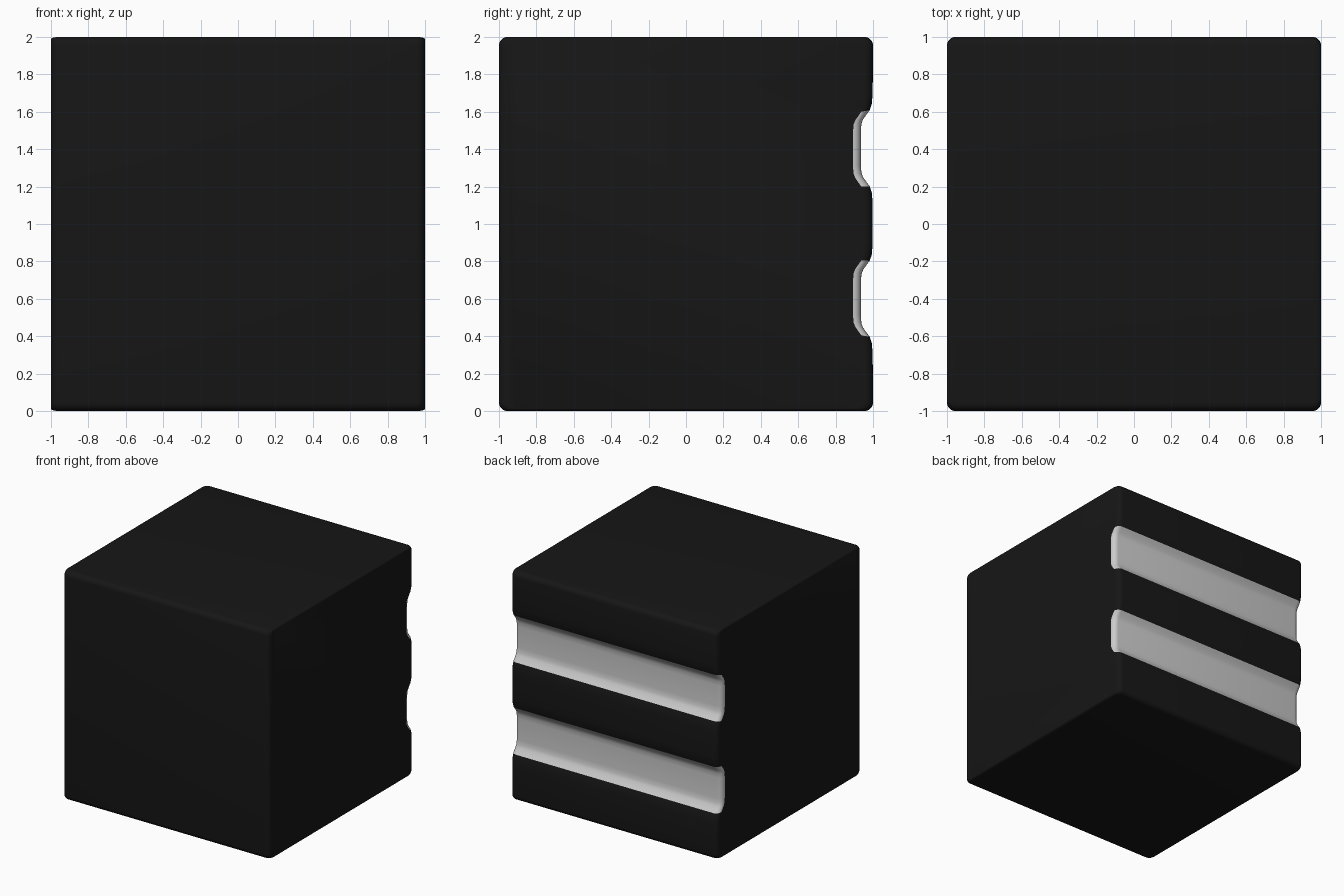
import bpy, bmesh
from math import sin, cos, pi, radians

if "Cube" in bpy.data.objects:
    bpy.data.objects.remove(bpy.data.objects["Cube"])

R = 0.045          # corner radius
STEPS = 5


def arc(cy, cz, start):
    """Quarter-circle corner in the YZ plane."""
    return [(cy + R * cos(start + i * pi / 2 / STEPS),
             cz + R * sin(start + i * pi / 2 / STEPS)) for i in range(STEPS + 1)]


def groove(cz):
    """Shallow rounded channel in the back face, bottom to top."""
    half = [(0.998, -0.29), (0.993, -0.235), (0.982, -0.203), (0.967, -0.183),
            (0.947, -0.155), (0.938, -0.132), (0.935, -0.09)]
    pts = half + [(y, -z) for y, z in reversed(half)]
    return [(y, cz + z) for y, z in pts]


# Side profile, anticlockwise
profile = arc(-1 + R, R, pi) + arc(1 - R, R, 1.5 * pi)
grey_edges = set()
for cz in (0.6, 1.405):
    first = len(profile)
    pts = groove(cz)
    profile += pts
    grey_edges |= set(range(first + 2, first + len(pts) - 3))
profile += arc(1 - R, 2 - R, 0) + arc(-1 + R, 2 - R, pi / 2)

# Stations across the width, with rounded ends: x, y inset, z inset
end = [(1 - R + R * sin(a), R * (1 - cos(a)), 0.012 * (1 - cos(a)))
       for a in [i * pi / 2 / STEPS for i in range(STEPS + 1)]]
stations = [(-x, dy, dz) for x, dy, dz in reversed(end)] + end


def build(name, want_grey, color=None):
    bm = bmesh.new()
    rings = [[bm.verts.new((x, y * (1 - dy), 1 + (z - 1) * (1 - dz)))
              for y, z in profile] for x, dy, dz in stations]
    n = len(profile)
    for a, b in zip(rings, rings[1:]):
        for i in range(n):
            if (i in grey_edges) == want_grey:
                j = (i + 1) % n
                bm.faces.new((a[i], a[j], b[j], b[i]))
    if not want_grey:
        bm.faces.new(list(reversed(rings[0])))
        bm.faces.new(rings[-1])
    bmesh.ops.delete(bm, geom=[v for v in bm.verts if not v.link_faces],
                     context='VERTS')
    # Outward side of every strip
    bm.normal_update()
    for f in bm.faces:
        c = f.calc_center_median()
        c.z -= 1
        if f.normal.dot(c) < 0 and len(f.verts) > 4:
            f.normal_flip()
    long_faces = [f for f in bm.faces if len(f.verts) == 4]
    ref = max(long_faces, key=lambda f: abs(f.normal.y))
    if ref.normal.y * ref.calc_center_median().y < 0:
        bmesh.ops.reverse_faces(bm, faces=long_faces)
    mesh = bpy.data.meshes.new(name)
    bm.to_mesh(mesh)
    bm.free()
    obj = bpy.data.objects.new(name, mesh)
    bpy.context.collection.objects.link(obj)
    if color:
        mat = bpy.data.materials.new(name + "_black")
        mat.diffuse_color = color
        mat.use_nodes = True
        mat.node_tree.nodes["Principled BSDF"].inputs["Base Color"].default_value = mat.diffuse_color
        mesh.materials.append(mat)
    bpy.ops.object.select_all(action='DESELECT')
    obj.select_set(True)
    bpy.context.view_layer.objects.active = obj
    bpy.ops.object.shade_smooth_by_angle(angle=radians(35))
    return obj


# Black block, and the grey lining of the two back channels
build("block", False, (0.008, 0.008, 0.008, 1))
build("channel_lining", True)
